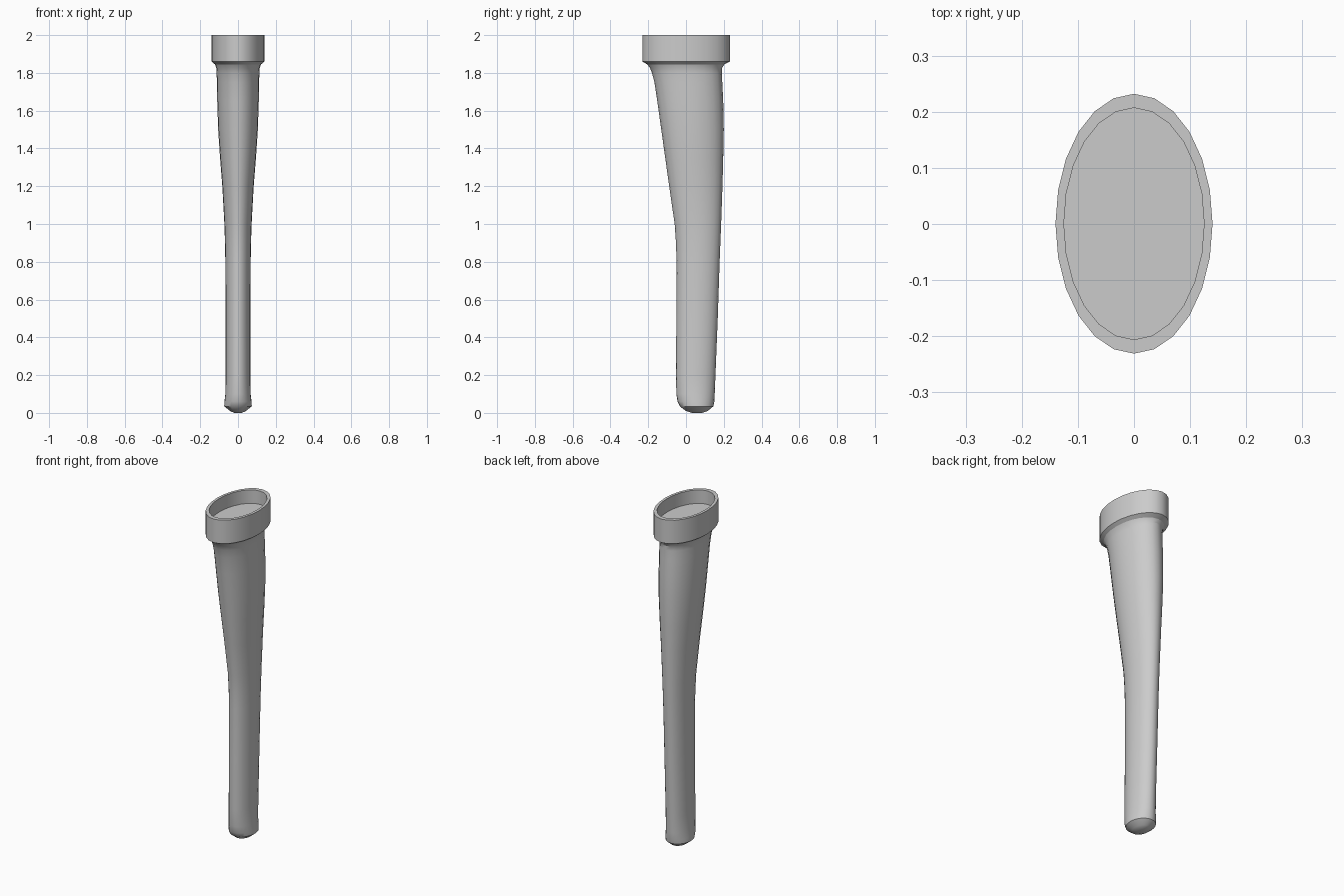
import bpy, bmesh
from math import cos, sin, pi, radians

SIDES = 24


def loft(name, rings, cap_start=False, cap_end=False):
    """Skin elliptical rings given as (z, half width x, y min, y max)."""
    bm = bmesh.new()
    loops = []
    for z, rx, y0, y1 in rings:
        cy, ry = (y0 + y1) / 2, (y1 - y0) / 2
        loops.append([bm.verts.new((rx * cos(2 * pi * i / SIDES),
                                    cy + ry * sin(2 * pi * i / SIDES), z))
                      for i in range(SIDES)])
    for a, b in zip(loops, loops[1:]):
        for i in range(SIDES):
            j = (i + 1) % SIDES
            bm.faces.new((a[i], a[j], b[j], b[i]))
    if cap_start:
        bm.faces.new(loops[0][::-1])
    if cap_end:
        bm.faces.new(loops[-1])
    mesh = bpy.data.meshes.new(name)
    bm.to_mesh(mesh)
    bm.free()
    ob = bpy.data.objects.new(name, mesh)
    bpy.context.collection.objects.link(ob)
    bpy.ops.object.select_all(action='DESELECT')
    ob.select_set(True)
    bpy.context.view_layer.objects.active = ob
    bpy.ops.object.shade_smooth_by_angle(angle=radians(32))
    return ob


# Tapering oval shaft with a rounded foot; the front edge flares near the top
loft("shaft", [
    (0.00, 0.020, 0.030, 0.085),
    (0.01, 0.042, 0.000, 0.115),
    (0.035, 0.073, -0.033, 0.145),
    (0.06, 0.072, -0.045, 0.150),
    (0.10, 0.067, -0.051, 0.152),
    (0.20, 0.065, -0.053, 0.156),
    (0.50, 0.065, -0.051, 0.168),
    (0.80, 0.067, -0.050, 0.178),
    (0.90, 0.069, -0.053, 0.182),
    (1.00, 0.072, -0.060, 0.186),
    (1.20, 0.083, -0.089, 0.193),
    (1.35, 0.095, -0.110, 0.197),
    (1.50, 0.105, -0.131, 0.200),
    (1.65, 0.110, -0.152, 0.197),
    (1.75, 0.112, -0.167, 0.192),
    (1.80, 0.113, -0.180, 0.190),
    (1.825, 0.115, -0.190, 0.190),
    (1.845, 0.122, -0.205, 0.203),
], cap_start=True)

# Oval collar with a chamfered underside and a shallow recess on top
loft("collar", [
    (1.845, 0.122, -0.205, 0.203),
    (1.860, 0.140, -0.231, 0.232),
    (2.000, 0.140, -0.231, 0.232),
    (2.000, 0.125, -0.206, 0.207),
    (1.920, 0.125, -0.206, 0.207),
], cap_end=True)
